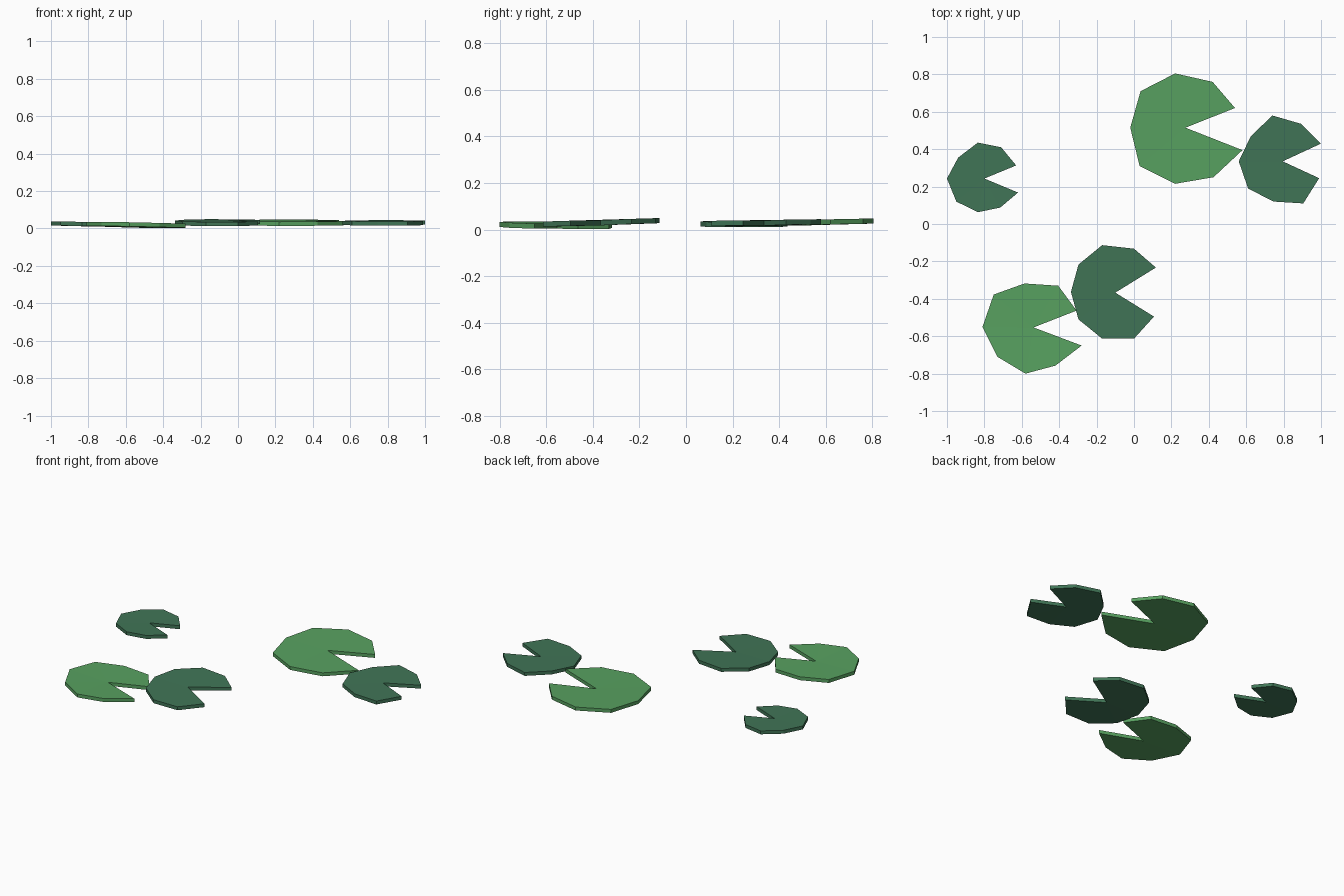
import bpy
import bmesh
from mathutils import Vector

cube = bpy.data.objects.get("Cube")
if cube:
    bpy.data.objects.remove(cube, do_unlink=True)


def make_material(name, colour):
    material = bpy.data.materials.new(name)
    material.use_nodes = True
    material.diffuse_color = colour
    material.node_tree.nodes["Principled BSDF"].inputs["Base Color"].default_value = colour
    return material


light_green = make_material("light leaf green", (0.098, 0.36, 0.118, 1))
dark_green = make_material("dark leaf green", (0.052, 0.178, 0.094, 1))
THICKNESS = 0.022


def lily_pad(name, material, notch, rim, height, slope=(0, 0), dip=0.002):
    """Notched leaf: a fan of flat sectors around the notch tip, tilted and given thickness."""
    centre = Vector(notch)
    tilt = Vector(slope)

    def point(xy, lift):
        offset = Vector(xy) - centre
        return (xy[0], xy[1], height + offset.dot(tilt) + lift)

    bm = bmesh.new()
    layers = []
    for lift in (0, THICKNESS):
        tip = bm.verts.new(point(notch, lift - dip))
        edge = [bm.verts.new(point(xy, lift)) for xy in rim]
        for a, b in zip(edge, edge[1:]):
            bm.faces.new((tip, a, b))
        layers.append([tip] + edge)

    # Side walls, including the two sides of the notch
    bottom, top = layers
    for i in range(len(top)):
        j = (i + 1) % len(top)
        bm.faces.new((bottom[i], bottom[j], top[j], top[i]))
    bmesh.ops.recalc_face_normals(bm, faces=bm.faces)

    mesh = bpy.data.meshes.new(name)
    bm.to_mesh(mesh)
    bm.free()
    mesh.materials.append(material)
    pad = bpy.data.objects.new(name, mesh)
    bpy.context.collection.objects.link(pad)
    return pad


# Rims run from the back lip of the notch round to its front lip
lily_pad("large_back_pad", light_green, (0.275, 0.515),
         [(0.54, 0.62), (0.42, 0.76), (0.22, 0.805), (0.035, 0.71), (-0.02, 0.515),
          (0.03, 0.31), (0.22, 0.215), (0.425, 0.25), (0.58, 0.395)],
         height=0.02, slope=(0, 0.02))

lily_pad("right_edge_pad", dark_green, (0.795, 0.335),
         [(1, 0.43), (0.895, 0.535), (0.74, 0.58), (0.625, 0.47), (0.56, 0.335),
          (0.61, 0.19), (0.745, 0.12), (0.905, 0.11), (0.99, 0.245)],
         height=0.019, slope=(0, 0.015))

lily_pad("small_pad", dark_green, (-0.8, 0.243),
         [(-0.63, 0.313), (-0.71, 0.41), (-0.835, 0.435), (-0.94, 0.355), (-1, 0.243),
          (-0.95, 0.12), (-0.835, 0.063), (-0.715, 0.088), (-0.62, 0.168)],
         height=0.013, slope=(-0.015, 0))

lily_pad("front_light_pad", light_green, (-0.537, -0.553),
         [(-0.307, -0.463), (-0.405, -0.33), (-0.585, -0.318), (-0.75, -0.377), (-0.81, -0.55),
          (-0.73, -0.71), (-0.58, -0.8), (-0.42, -0.757), (-0.28, -0.65)],
         height=0.008, slope=(-0.02, -0.01), dip=0.004)

lily_pad("front_dark_pad", dark_green, (-0.1, -0.367),
         [(0.117, -0.233), (0, -0.132), (-0.17, -0.113), (-0.297, -0.217), (-0.337, -0.363),
          (-0.297, -0.51), (-0.17, -0.613), (0, -0.613), (0.107, -0.495)],
         height=0.02, slope=(0, 0.03))
